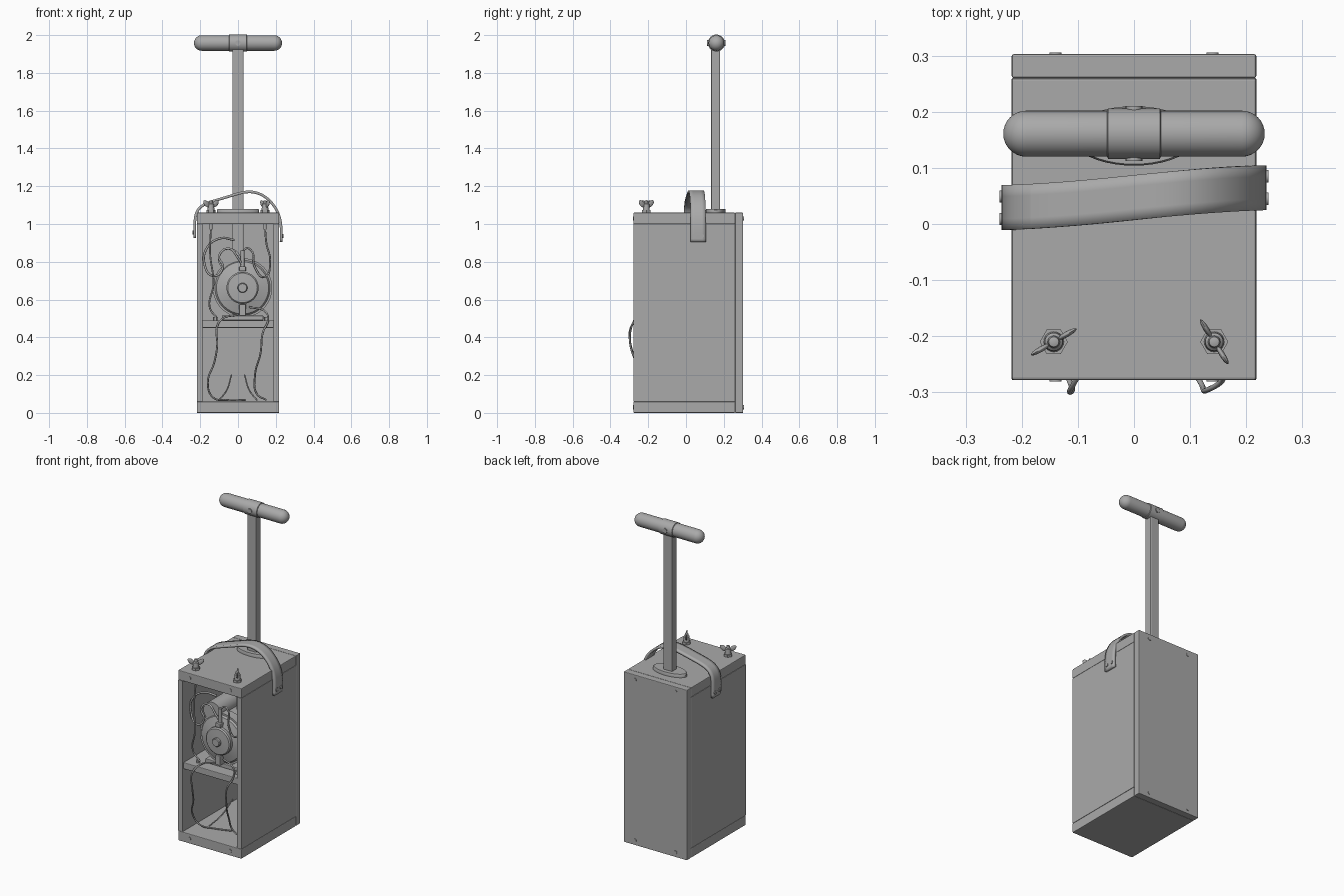
import bpy, bmesh, math
from mathutils import Matrix, Vector

old = bpy.data.objects.get("Cube")
if old:
    bpy.data.objects.remove(old)

GREY = (0.4, 0.4, 0.4, 1)
mat = bpy.data.materials.new("plain_grey")
mat.use_nodes = True
mat.diffuse_color = GREY
bsdf = mat.node_tree.nodes["Principled BSDF"]
bsdf.inputs["Base Color"].default_value = GREY


def finish(name, bm, bevel=0.0, smooth=False):
    bmesh.ops.recalc_face_normals(bm, faces=bm.faces)
    me = bpy.data.meshes.new(name)
    bm.to_mesh(me)
    bm.free()
    me.materials.append(mat)
    ob = bpy.data.objects.new(name, me)
    bpy.context.collection.objects.link(ob)
    if bevel:
        mod = ob.modifiers.new("Bevel", 'BEVEL')
        mod.width, mod.segments = bevel, 2
    if smooth:
        bpy.ops.object.select_all(action='DESELECT')
        ob.select_set(True)
        bpy.context.view_layer.objects.active = ob
        bpy.ops.object.shade_smooth_by_angle(angle=math.radians(35))
    return ob


def box(name, x, y, z, bevel=0.004):
    bm = bmesh.new()
    size = Matrix.Diagonal((x[1] - x[0], y[1] - y[0], z[1] - z[0], 1))
    mid = Matrix.Translation([(a + b) / 2 for a, b in (x, y, z)])
    bmesh.ops.create_cube(bm, size=1, matrix=mid @ size)
    return finish(name, bm, bevel)


def lathe(name, profile, centre, axis='Z', steps=40, scale=(1, 1)):
    """Spin (radius, height) pairs round the chosen axis."""
    bm = bmesh.new()
    vs = [bm.verts.new((r, 0, h)) for r, h in profile]
    es = [bm.edges.new(p) for p in zip(vs, vs[1:])]
    bmesh.ops.spin(bm, geom=vs + es, cent=(0, 0, 0), axis=(0, 0, 1),
                   angle=math.tau, steps=steps)
    bmesh.ops.remove_doubles(bm, verts=bm.verts, dist=1e-5)
    turn = {'Z': Matrix(), 'Y': Matrix.Rotation(-math.pi / 2, 4, 'X'),
            'X': Matrix.Rotation(math.pi / 2, 4, 'Y')}[axis]
    flat = Matrix.Diagonal((scale[0], scale[1], 1, 1))
    bm.transform(Matrix.Translation(centre) @ turn @ flat)
    return finish(name, bm, smooth=True)


def rod(name, r, h, centre, axis='Z', steps=24, scale=(1, 1)):
    return lathe(name, [(0, h[0]), (r, h[0]), (r, h[1]), (0, h[1])],
                 centre, axis, steps, scale)


def wire(name, points, r=0.005):
    cu = bpy.data.curves.new(name, 'CURVE')
    cu.dimensions, cu.bevel_depth = '3D', r
    cu.bevel_resolution, cu.resolution_u, cu.use_fill_caps = 2, 8, True
    sp = cu.splines.new('BEZIER')
    sp.bezier_points.add(len(points) - 1)
    for bp, co in zip(sp.bezier_points, points):
        bp.co = co
        bp.handle_left_type = bp.handle_right_type = 'AUTO'
    cu.materials.append(mat)
    bpy.context.collection.objects.link(bpy.data.objects.new(name, cu))


# Wooden case
W, FRONT, BACK = 0.218, -0.278, 0.26
box("base_board", (-W, W), (FRONT, BACK), (0, 0.06))
box("lid_board", (-W, W), (FRONT, BACK), (1.0, 1.06))
box("back_board", (-W, W), (BACK, 0.303), (0, 1.06))
for side, s in (("right", -1), ("left", 1)):
    box(side + "_wall", sorted((s * W, s * 0.188)), (FRONT, BACK), (0.06, 1.0), 0.002)
box("shelf", (-0.188, 0.188), (-0.27, BACK), (0.45, 0.49))

# Screws in front and back boards
for s in (-1, 1):
    for z in (0.03, 1.03):
        rod("front_screw", 0.011, (-0.003, 0.003), (s * 0.14, FRONT, z), 'Y', 16)
        rod("back_screw", 0.011, (-0.003, 0.003), (s * 0.14, 0.303, z), 'Y', 16)

# Plunger shaft with collar and grip
PY = 0.157
box("plunger_shaft", (-0.03, 0.03), (PY - 0.024, PY + 0.024), (0.51, 1.95), 0.005)
lathe("shaft_collar", [(0, 0), (1, 0), (1, 0.013), (0.95, 0.02), (0, 0.02)],
      (0, PY, 1.06), scale=(0.112, 0.053))
R, END = 0.041, 0.192
cap = [(R * math.cos(a), END + R * math.sin(a))
       for a in [i * math.pi / 16 for i in range(9)]]
lathe("grip", [(r, -h) for r, h in reversed(cap)] + cap, (0, 0.161, 1.958), 'X')
lathe("grip_sleeve", [(R, -0.048), (0.045, -0.046), (0.045, 0.046), (R, 0.048)],
      (0, 0.161, 1.958), 'X')
for s in (-1, 1):
    rod("grip_screw", 0.015, (-0.004, 0.004), (0, 0.161 + s * 0.045, 1.958), 'Y', 16)

# Carrying strap
path = [(-0.228, 0.925), (-0.23, 1.0), (-0.225, 1.06), (-0.19, 1.105), (-0.1, 1.13),
        (-0.02, 1.155), (0.06, 1.178), (0.14, 1.155), (0.2, 1.09), (0.224, 1.03),
        (0.23, 0.97), (0.228, 0.905)]
bm = bmesh.new()
rows = [[bm.verts.new((x, 0.047 + 0.018 * math.sin(x * 6) + d, z)) for d in (-0.04, 0.04)]
        for x, z in path]
for a, b in zip(rows, rows[1:]):
    bm.faces.new((a[0], b[0], b[1], a[1]))
strap = finish("carry_strap", bm, smooth=True)
sub = strap.modifiers.new("Subdivision", 'SUBSURF')
sub.levels = sub.render_levels = 2
sub.boundary_smooth = 'PRESERVE_CORNERS'
thick = strap.modifiers.new("Solidify", 'SOLIDIFY')
thick.thickness, thick.offset = 0.014, 0
for s, z in ((-1, 0.955), (1, 0.937)):
    for d in (-0.02, 0.02):
        rod("strap_rivet", 0.011, (-0.005, 0.005),
            (s * 0.235, 0.047 + s * 0.018 + d, z), 'X', 16)

# Wing nut terminals
for s, angle in ((-1, 30), (1, -58)):
    at = Vector((s * 0.143, -0.21, 1.06))
    rod("terminal_nut", 0.025, (0, 0.014), at, steps=6)
    lathe("terminal_bolt", [(0, -0.09), (0.009, -0.09), (0.009, 0), (0.018, 0.014),
                            (0.016, 0.045), (0.011, 0.05), (0.009, 0.063), (0, 0.066)], at, steps=20)
    for side in (-1, 1):
        bm = bmesh.new()
        bmesh.ops.create_uvsphere(bm, u_segments=16, v_segments=10, radius=1)
        bm.transform(Matrix.Translation(at) @ Matrix.Rotation(math.radians(angle), 4, 'Z')
                     @ Matrix.Translation((side * 0.027, 0, 0.047))
                     @ Matrix.Rotation(-side * 0.75, 4, 'Y')
                     @ Matrix.Diagonal((0.024, 0.005, 0.014, 1)))
        finish("terminal_wing", bm, smooth=True)

# Generator on the shelf
GX, GZ = 0.024, 0.662
lathe("generator_body", [(0, -0.255), (0.022, -0.255), (0.026, -0.25), (0.026, -0.238),
                         (0.078, -0.235), (0.085, -0.228), (0.085, -0.21), (0.138, -0.195),
                         (0.146, -0.185), (0.157, -0.185), (0.157, -0.13), (0.144, -0.125),
                         (0.144, 0.04), (0.12, 0.06), (0, 0.06)], (GX, 0, GZ), 'Y', 56)
rod("drive_tube", 0.06, (-0.19, 0.1), (-0.045, 0, 0.812), 'Y', 32)
box("generator_foot", (GX - 0.11, GX + 0.11), (-0.2, 0.06), (0.49, 0.515))
for z in ((0.515, 0.575), (0.75, 0.775)):
    box("generator_bracket", (GX - 0.018, GX + 0.018), (-0.235, -0.18), z)
rod("bracket_post", 0.01, (0.775, 0.86), (GX, -0.21, 0), steps=12)
for x in (-0.12, 0.15):
    rod("shelf_bolt", 0.012, (0.49, 0.508), (x, -0.22, 0), steps=6)

# Wiring
wire("right_terminal_wire", [(-0.143, -0.21, 0.98), (-0.148, -0.22, 0.85),
                             (-0.13, -0.24, 0.68), (-0.15, -0.23, 0.56), (-0.11, -0.22, 0.5)])
wire("left_terminal_wire", [(0.143, -0.21, 0.98), (0.15, -0.22, 0.9), (0.17, -0.22, 0.8),
                            (0.14, -0.23, 0.72), (0.09, -0.22, 0.77), (0.07, -0.2, 0.86),
                            (0.04, -0.2, 0.87), (GX, -0.21, 0.79)])
wire("coiled_wire", [(-0.02, -0.18, 0.915), (-0.09, -0.2, 0.925), (-0.16, -0.21, 0.88),
                     (-0.178, -0.21, 0.79), (-0.13, -0.22, 0.725), (-0.08, -0.22, 0.77),
                     (-0.1, -0.22, 0.83), (-0.05, -0.22, 0.87), (0.0, -0.22, 0.82),
                     (GX, -0.21, 0.78)], 0.006)
wire("right_hanging_wire", [(0.0, -0.22, 0.52), (-0.08, -0.25, 0.5), (-0.112, -0.293, 0.45),
                            (-0.11, -0.293, 0.36), (-0.125, -0.26, 0.27), (-0.16, -0.22, 0.16),
                            (-0.13, -0.18, 0.08), (-0.06, -0.15, 0.068), (0.04, -0.12, 0.068)])
wire("left_hanging_wire", [(0.06, -0.23, 0.56), (0.14, -0.25, 0.54), (0.16, -0.27, 0.5),
                           (0.13, -0.296, 0.42), (0.12, -0.285, 0.32), (0.09, -0.22, 0.2),
                           (0.1, -0.18, 0.1), (0.15, -0.16, 0.068)])
for s in (-1, 1):
    wire("loose_wire_end", [(s * 0.035, 0.0, 0.2), (s * 0.06, -0.08, 0.12),
                            (s * 0.1, -0.14, 0.068)], 0.004)
